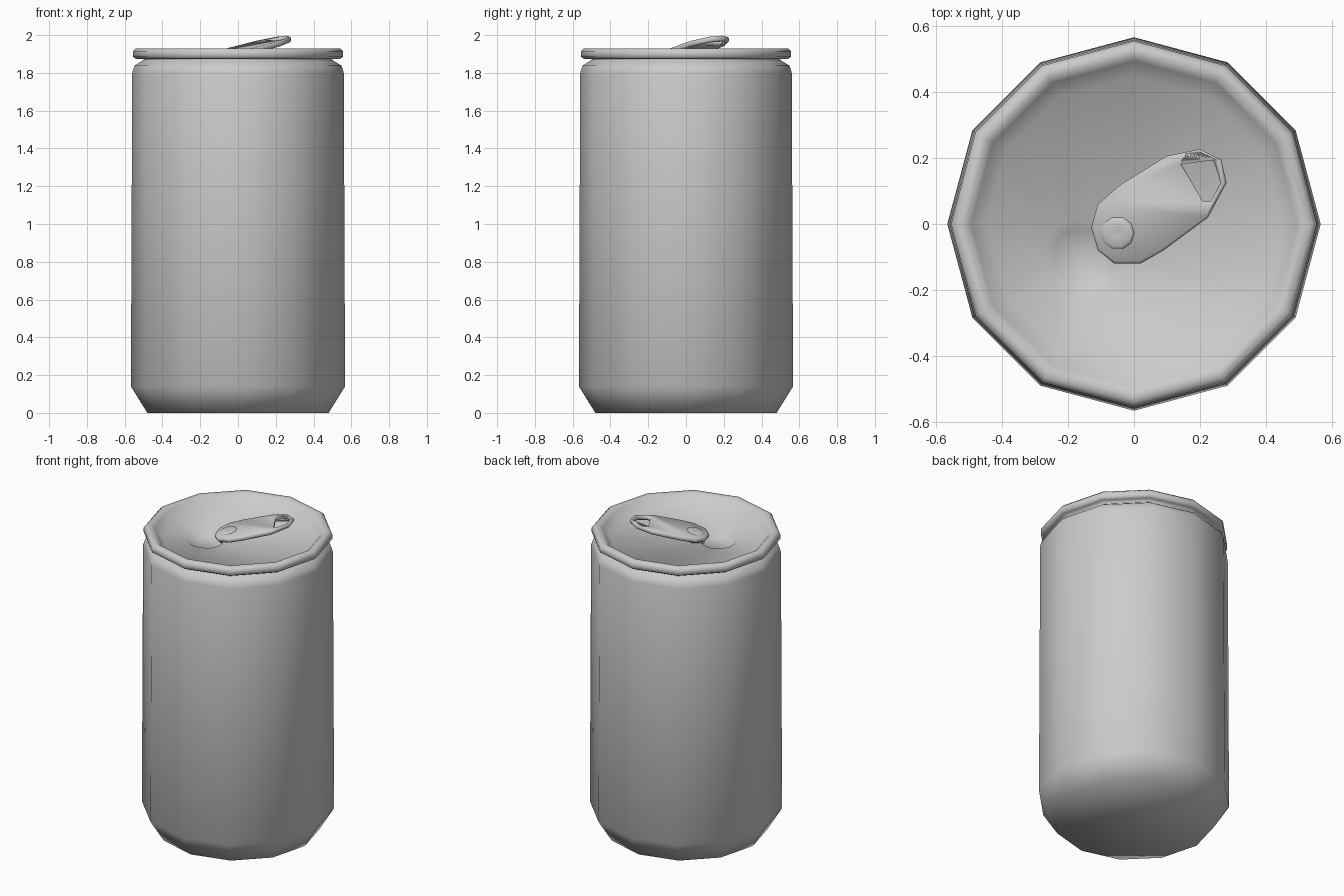
import bpy, bmesh, math

if "Cube" in bpy.data.objects:
    bpy.data.objects.remove(bpy.data.objects["Cube"])

SIDES = 12


def ring(bm, r, z, cx=0, cy=0, n=SIDES, stretch=1.0, turn=0.0):
    out = []
    for i in range(n):
        a = 2 * math.pi * i / n
        x, y = r * stretch * math.cos(a), r * math.sin(a)
        c, s = math.cos(turn), math.sin(turn)
        out.append(bm.verts.new((cx + x * c - y * s, cy + x * s + y * c, z)))
    return out


def bridge(bm, a, b):
    for i in range(len(a)):
        j = (i + 1) % len(a)
        bm.faces.new((a[i], a[j], b[j], b[i]))


def loop_edges(bm, r):
    res = []
    for i in range(len(r)):
        a, b = r[i], r[(i + 1) % len(r)]
        res.append(bm.edges.get((a, b)) or bm.edges.new((a, b)))
    return res


def finish(bm, name):
    bmesh.ops.recalc_face_normals(bm, faces=bm.faces[:])
    for f in bm.faces:
        f.smooth = True
    me = bpy.data.meshes.new(name)
    bm.to_mesh(me)
    bm.free()
    ob = bpy.data.objects.new(name, me)
    bpy.context.collection.objects.link(ob)
    return ob


# Can body: lathed wall, neck, rolled rim and inner lip
profile = [(0.48, 0), (0.567, 0.14), (0.56, 1.80), (0.548, 1.838), (0.51, 1.862),
           (0.495, 1.872), (0.54, 1.874), (0.556, 1.885), (0.556, 1.915),
           (0.54, 1.93), (0.515, 1.93), (0.495, 1.915), (0.45, 1.865)]
bm = bmesh.new()
rings = [ring(bm, r, z) for r, z in profile]
for a, b in zip(rings, rings[1:]):
    bridge(bm, a, b)
bm.faces.new(rings[0])
# Lid with the pressed-in mouth
dent = dict(cx=-0.155, cy=-0.105, stretch=1.15, turn=math.radians(-50))
d0 = ring(bm, 0.11, 1.86, **dent)
d1 = ring(bm, 0.085, 1.835, **dent)
bmesh.ops.triangle_fill(bm, use_beauty=True, use_dissolve=False,
                        edges=loop_edges(bm, rings[-1]) + loop_edges(bm, d0))
bridge(bm, d0, d1)
bm.faces.new(d1)
finish(bm, "can_body")

# Pull tab: flat outline with finger hole, then tilted up
outline = [(-0.13, -0.01), (-0.11, 0.06), (-0.04, 0.12), (0.10, 0.207), (0.20, 0.227),
           (0.265, 0.195), (0.281, 0.125), (0.225, 0.02), (0.09, -0.08),
           (0.02, -0.12), (-0.06, -0.12), (-0.11, -0.08)]
hole = [(0.145, 0.18), (0.163, 0.208), (0.20, 0.212), (0.243, 0.19),
        (0.263, 0.125), (0.232, 0.068), (0.208, 0.07)]
cu = bpy.data.curves.new("tab_outline", 'CURVE')
cu.dimensions = '2D'
cu.fill_mode = 'BOTH'
cu.extrude = 0.008
cu.bevel_depth = 0.007
cu.bevel_resolution = 0
cu.offset = -0.007
for pts in (outline, hole):
    sp = cu.splines.new('POLY')
    sp.points.add(len(pts) - 1)
    for p, (x, y) in zip(sp.points, pts):
        p.co = (x, y, 0, 1)
    sp.use_cyclic_u = True
tmp = bpy.data.objects.new("tab_outline", cu)
bpy.context.collection.objects.link(tmp)
bpy.context.view_layer.update()
me = bpy.data.meshes.new_from_object(tmp.evaluated_get(bpy.context.evaluated_depsgraph_get()))
bpy.data.objects.remove(tmp)
bm = bmesh.new()
bm.from_mesh(me)
bmesh.ops.remove_doubles(bm, verts=bm.verts[:], dist=0.0005)


def tilt(bm):
    for v in bm.verts:
        t = v.co.x * math.cos(math.radians(36)) + v.co.y * math.sin(math.radians(36))
        v.co.z += 1.913 + 0.215 * t


tilt(bm)
finish(bm, "pull_tab")

# Rivet holding the tab: post with a dimpled head
bm = bmesh.new()
rr = [ring(bm, r, z, -0.05, -0.028, 10) for r, z in
      [(0.05, -0.05), (0.055, 0.012), (0.042, 0.021), (0.012, 0.017)]]
for a, b in zip(rr, rr[1:]):
    bridge(bm, a, b)
bm.faces.new(rr[0])
bm.faces.new(rr[-1])
tilt(bm)
finish(bm, "rivet")
